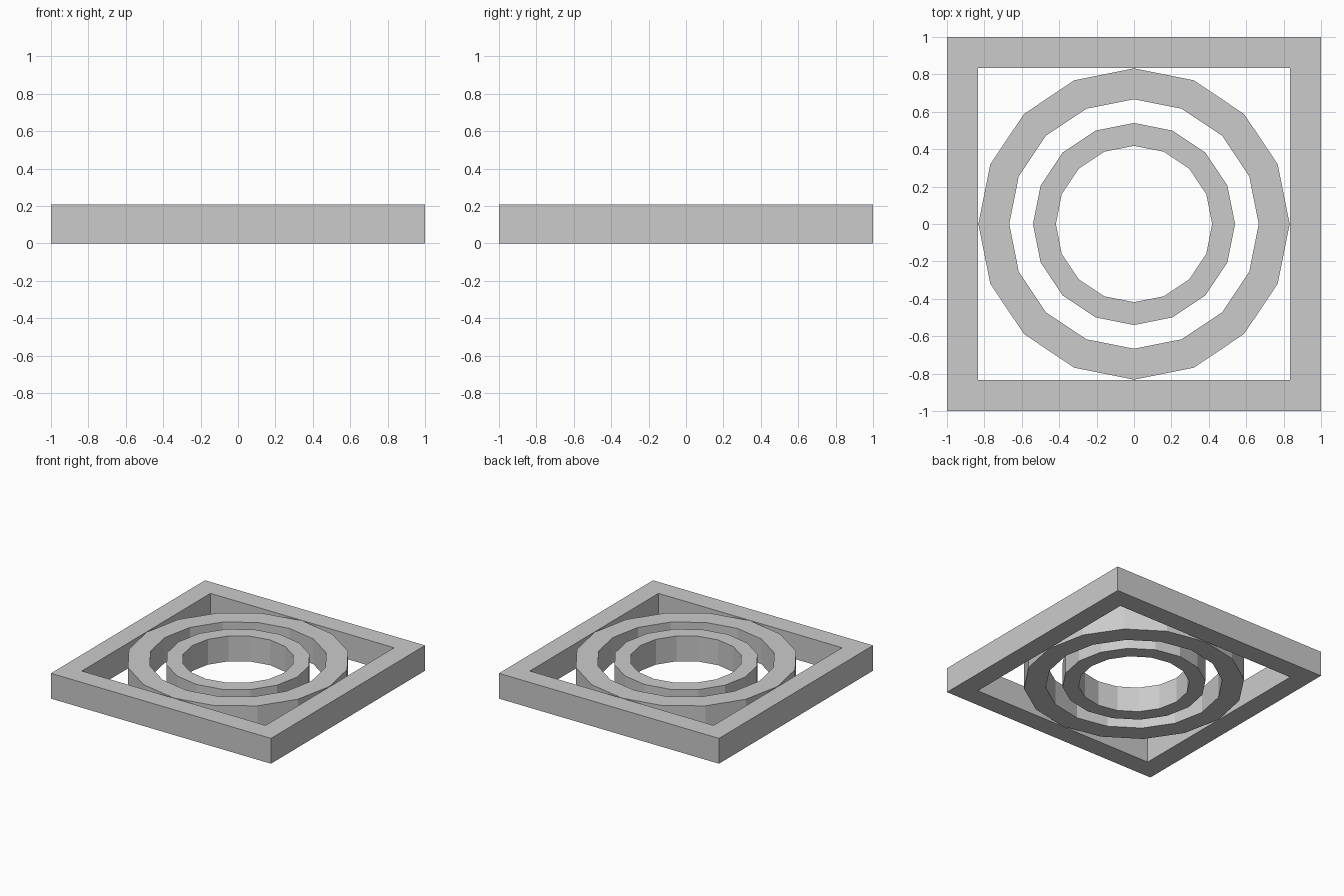
import bpy, bmesh
from math import cos, sin, pi

if "Cube" in bpy.data.objects:
    bpy.data.objects.remove(bpy.data.objects["Cube"])

HEIGHT = 0.208


def tube(name, outer, inner, sides, turn=0.0):
    """Flat-faced hollow prism standing on the ground."""
    bm = bmesh.new()

    def loop(radius, z):
        angles = [turn + 2 * pi * i / sides for i in range(sides)]
        return [bm.verts.new((radius * cos(a), radius * sin(a), z)) for a in angles]

    # Cross-section corners, in order round the wall
    loops = [loop(outer, 0), loop(outer, HEIGHT), loop(inner, HEIGHT), loop(inner, 0)]
    for k in range(4):
        a, b = loops[k], loops[(k + 1) % 4]
        for i in range(sides):
            j = (i + 1) % sides
            bm.faces.new((a[i], a[j], b[j], b[i]))
    bmesh.ops.recalc_face_normals(bm, faces=bm.faces)
    mesh = bpy.data.meshes.new(name)
    bm.to_mesh(mesh)
    bm.free()
    obj = bpy.data.objects.new(name, mesh)
    bpy.context.collection.objects.link(obj)
    return obj


# Square outer frame (corner radius = half width * sqrt 2)
tube("square_frame", 2 ** 0.5, 0.835 * 2 ** 0.5, 4, pi / 4)

# Two concentric sixteen-sided rings
tube("outer_ring", 0.832, 0.667, 16)
tube("inner_ring", 0.54, 0.418, 16)
